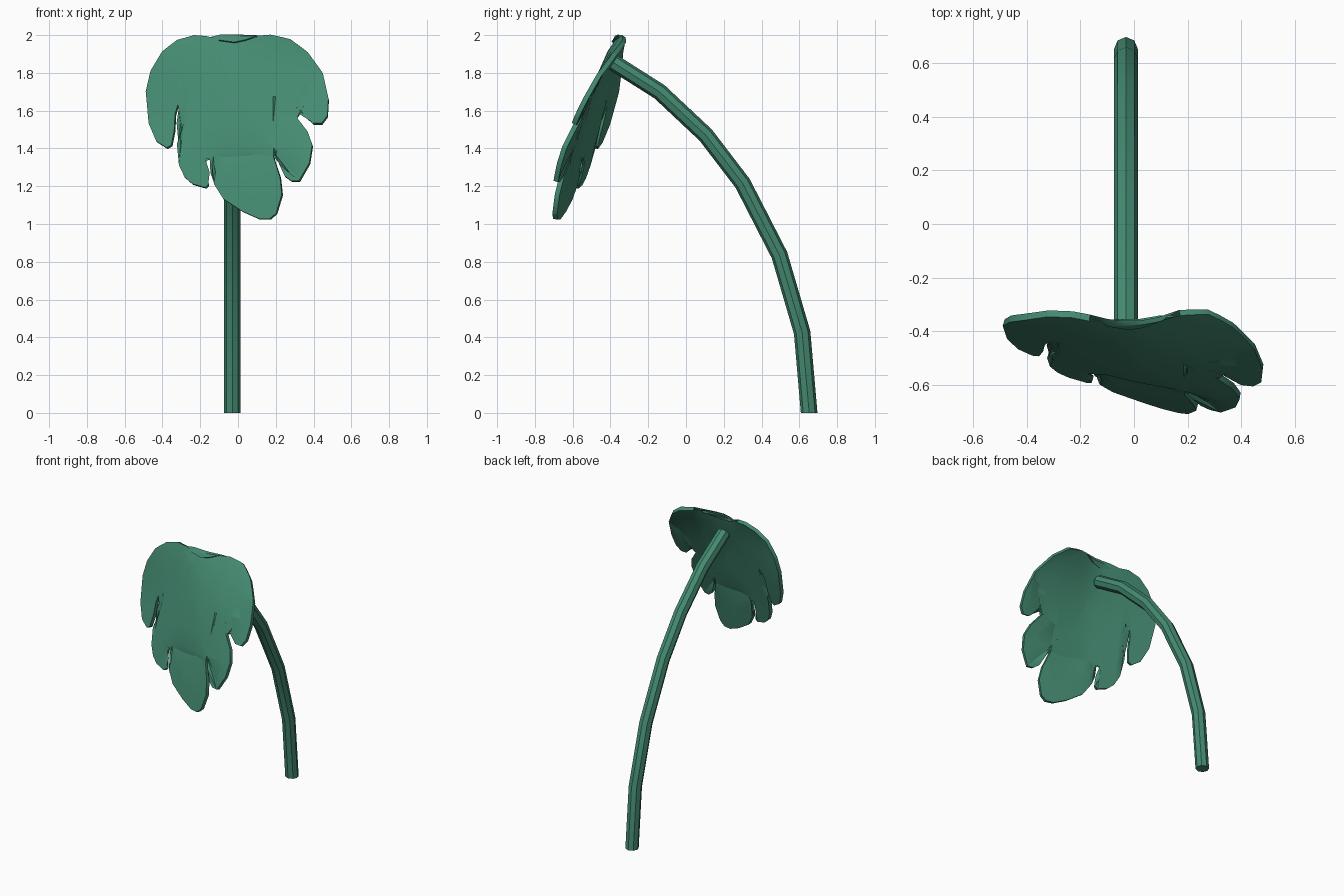
import bpy, bmesh, math
from mathutils import Vector

if "Cube" in bpy.data.objects:
    bpy.data.objects.remove(bpy.data.objects["Cube"])

green = bpy.data.materials.new("leaf green")
green.diffuse_color = (0.058, 0.255, 0.165, 1)
green.use_nodes = True
green.node_tree.nodes["Principled BSDF"].inputs["Base Color"].default_value = green.diffuse_color


def finish(bm, name):
    bmesh.ops.recalc_face_normals(bm, faces=bm.faces[:])
    mesh = bpy.data.meshes.new(name)
    bm.to_mesh(mesh)
    bm.free()
    ob = bpy.data.objects.new(name, mesh)
    bpy.context.collection.objects.link(ob)
    mesh.materials.append(green)
    bpy.ops.object.select_all(action='DESELECT')
    ob.select_set(True)
    bpy.context.view_layer.objects.active = ob
    bpy.ops.object.shade_smooth_by_angle(angle=math.radians(40))
    return ob


# Stem: eight-sided tube along an arched path (y, z)
PATH = [(.652, 0), (.615, .425), (.495, .835), (.30, 1.215), (.105, 1.47), (-.14, 1.70), (-.385, 1.855)]
R, SIDES = .044, 8
pts = [Vector((-.03, y, z)) for y, z in PATH]
bm = bmesh.new()
rings = []
for i, p in enumerate(pts):
    d_in = (p - pts[max(i - 1, 0)]).normalized()
    d_out = (pts[min(i + 1, len(pts) - 1)] - p).normalized()
    t = Vector((0, 0, 1)) if i == 0 else (d_in + d_out).normalized()
    side = Vector((1, 0, 0))
    up = t.cross(side)
    rings.append([bm.verts.new(p + R * (side * math.cos(a) + up * math.sin(a)))
                  for a in (2 * math.pi * k / SIDES for k in range(SIDES))])
for a, b in zip(rings, rings[1:]):
    for k in range(SIDES):
        n = (k + 1) % SIDES
        bm.faces.new((a[k], a[n], b[n], b[k]))
bm.faces.new(rings[0])
bm.faces.new(rings[-1])
finish(bm, "stem")

# Leaf outline seen from the front (x, z), with the split lobes
OUTLINE = [
    (-.02, 1.957), (-.095, 1.968), (-.165, 1.99), (-.23, 1.995), (-.32, 1.97), (-.40, 1.91),
    (-.46, 1.81), (-.485, 1.70), (-.47, 1.53), (-.43, 1.435), (-.375, 1.40), (-.35, 1.415),
    (-.335, 1.49), (-.33, 1.58), (-.315, 1.63), (-.285, 1.655), (-.26, 1.625), (-.275, 1.555),
    (-.32, 1.42), (-.31, 1.31), (-.28, 1.245), (-.24, 1.21), (-.17, 1.19), (-.155, 1.205),
    (-.175, 1.26), (-.17, 1.34), (-.15, 1.395), (-.125, 1.41), (-.135, 1.315), (-.125, 1.21),
    (-.075, 1.13), (.025, 1.065), (.115, 1.025), (.17, 1.025), (.205, 1.055), (.235, 1.155),
    (.225, 1.245), (.19, 1.355), (.15, 1.415), (.105, 1.455), (.15, 1.455), (.185, 1.41),
    (.22, 1.315), (.25, 1.25), (.285, 1.225), (.325, 1.225), (.38, 1.32), (.395, 1.415),
    (.37, 1.485), (.285, 1.595), (.185, 1.67), (.24, 1.67), (.33, 1.595), (.40, 1.53),
    (.445, 1.53), (.475, 1.57), (.48, 1.66), (.45, 1.79), (.37, 1.90), (.275, 1.97),
    (.17, 1.995), (.10, 1.99), (.035, 1.968)]

# Depth profiles (z, y) along the left edge, the midrib and the right edge
LEFT = [(1.03, -.58), (1.19, -.53), (1.4, -.47), (1.53, -.43), (1.7, -.385), (1.91, -.34), (2, -.30)]
MID = [(1.03, -.65), (1.4, -.575), (1.7, -.49), (1.96, -.385), (2, -.365)]
RIGHT = [(1.03, -.75), (1.22, -.71), (1.4, -.645), (1.66, -.525), (1.79, -.455), (1.9, -.37), (2, -.26)]


def sample(curve, z):
    z = min(max(z, curve[0][0]), curve[-1][0])
    for (z0, y0), (z1, y1) in zip(curve, curve[1:]):
        if z <= z1:
            return y0 + (y1 - y0) * (z - z0) / (z1 - z0)
    return curve[-1][1]


def depth(x, z):
    # blend of the three profiles with a softly rounded fold at the midrib
    l, m, r = sample(LEFT, z), sample(MID, z), sample(RIGHT, z)
    t = x / .4
    a = math.sqrt(t * t + .02) - .1
    return m + (r - l) / 2 * t + ((r + l) / 2 - m) * a


# Leaf blade: filled outline, sliced into a grid, then bent in depth
bm = bmesh.new()
bm.faces.new([bm.verts.new((x, 0, z)) for x, z in OUTLINE])
bmesh.ops.triangulate(bm, faces=bm.faces[:])
cuts = [((x, 0, 0), (1, 0, 0)) for x in (-.36, -.22, -.1, -.04, .02, .08, .2, .32, .41)]
cuts += [((0, 0, z), (0, 0, 1)) for z in (1.12, 1.27, 1.4, 1.53, 1.68, 1.8, 1.91)]
for co, no in cuts:
    bmesh.ops.bisect_plane(bm, geom=bm.verts[:] + bm.edges[:] + bm.faces[:], dist=1e-4,
                           plane_co=co, plane_no=no)
for v in bm.verts:
    v.co.y = depth(v.co.x, v.co.z)
bmesh.ops.remove_doubles(bm, verts=bm.verts[:], dist=.002)
leaf = finish(bm, "leaf")
mod = leaf.modifiers.new("thickness", 'SOLIDIFY')
mod.thickness = .026
mod.offset = 0
bpy.ops.object.modifier_apply(modifier=mod.name)
bpy.ops.object.shade_smooth_by_angle(angle=math.radians(40))
